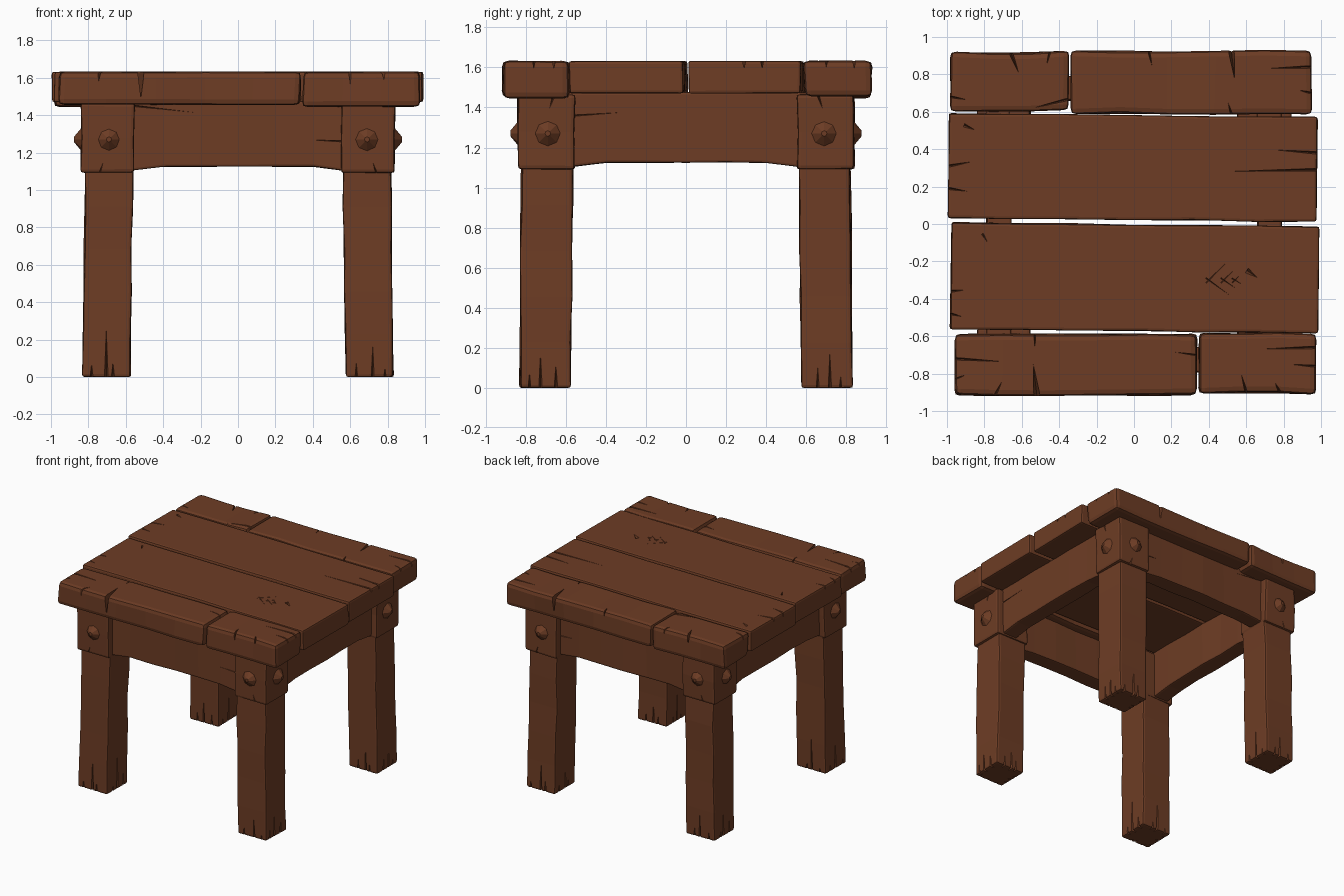
import bpy, bmesh, math, random
from mathutils import Vector, Matrix

random.seed(7)
if "Cube" in bpy.data.objects:
    bpy.data.objects.remove(bpy.data.objects["Cube"], do_unlink=True)

wood_mat = bpy.data.materials.new("brown wood")
wood_mat.use_nodes = True
brown = (0.155, 0.046, 0.018, 1)
wood_mat.diffuse_color = brown
bsdf = wood_mat.node_tree.nodes["Principled BSDF"]
bsdf.inputs["Base Color"].default_value = brown
bsdf.inputs["Roughness"].default_value = 0.9


def finish(bm, name):
    bmesh.ops.recalc_face_normals(bm, faces=bm.faces)
    mesh = bpy.data.meshes.new(name)
    bm.to_mesh(mesh)
    bm.free()
    mesh.materials.append(wood_mat)
    ob = bpy.data.objects.new(name, mesh)
    bpy.context.collection.objects.link(ob)
    return ob


def carve(ob, cracks):
    """Cut wedge cracks: (wide end, tip, surface normal, width, depth)."""
    bm = bmesh.new()
    for start, tip, normal, width, depth in cracks:
        a, b, n = Vector(start), Vector(tip), Vector(normal)
        run = (b - a).normalized()
        side = run.cross(n).normalized() * width / 2
        a -= run * 0.02
        pts = [a + side + n * 0.01, a - side + n * 0.01, a - n * depth, b + n * 0.01]
        verts = [bm.verts.new(p) for p in pts]
        for tri in ((0, 1, 2), (0, 3, 1), (1, 3, 2), (2, 3, 0)):
            bm.faces.new([verts[i] for i in tri])
    cutter = finish(bm, ob.name + "_cutter")
    cutter.hide_render = True
    mod = ob.modifiers.new("cracks", 'BOOLEAN')
    mod.operation, mod.solver, mod.object = 'DIFFERENCE', 'EXACT', cutter
    mod.use_self = True
    bpy.context.view_layer.objects.active = ob
    bpy.ops.object.modifier_apply(modifier=mod.name)
    bpy.data.objects.remove(cutter, do_unlink=True)


def beam(name, lo, hi, axis, cuts=4, bevel=0.018, wobble=0.006, yaw=0, shape=None, cracks=()):
    """Hand-hewn box, cut along its length, with uneven sections and chamfered edges."""
    lo, hi = Vector(lo), Vector(hi)
    size, mid = hi - lo, (lo + hi) / 2
    bm = bmesh.new()
    bmesh.ops.create_cube(bm, size=1)
    if cuts:
        along = [e for e in bm.edges if abs((e.verts[0].co - e.verts[1].co)[axis]) > 0.5]
        bmesh.ops.subdivide_edges(bm, edges=along, cuts=cuts)
    for v in bm.verts:
        v.co = Vector(v.co[i] * size[i] for i in range(3)) + mid
        if shape:
            shape(v.co)
        for i in range(3):
            amount = wobble * (0.3 if i == 2 else 1)
            v.co[i] += random.uniform(-amount, amount)
    sharp = [e for e in bm.edges if e.calc_face_angle(0) > 0.6]
    bmesh.ops.bevel(bm, geom=sharp, offset=bevel, segments=2, profile=0.6, affect='EDGES')
    turn = Matrix.Translation(mid) @ Matrix.Rotation(yaw, 4, 'Z') @ Matrix.Translation(-mid)
    bmesh.ops.transform(bm, matrix=turn, verts=bm.verts)
    ob = finish(bm, name)
    if cracks:
        carve(ob, cracks)
    return ob


TOP = 1.632
UP = (0, 0, 1)


def split(x0, y0, x1, y1, width=0.02, depth=0.04):
    return ((x0, y0, TOP), (x1, y1, TOP), UP, width, depth)


# Wide middle boards, with split ends and a knot
beam("middle_back_board", (-0.99, 0.022, 1.47), (0.98, 0.582, TOP), 0, 5, 0.014, 0.004, -0.011,
     cracks=[split(0.98, 0.29, 0.43, 0.28), split(0.98, 0.38, 0.7, 0.4),
             split(-0.99, 0.31, -0.83, 0.34), split(-0.99, 0.19, -0.86, 0.17),
             split(-0.89, 0.52, -0.82, 0.49, 0.03, 0.02)])
knot = []
for r in (0.06, 0.12, 0.2):
    knot += [split(0.6 - r, -0.3, 0.6, -0.3 + r, 0.012, 0.012),
             split(0.6 - r, -0.3, 0.62, -0.3 - r * 0.8, 0.012, 0.012)]
beam("middle_front_board", (-0.98, -0.572, 1.47), (0.99, -0.002, TOP), 0, 5, 0.014, 0.004, -0.011,
     cracks=knot + [split(0.62, -0.26, 0.68, -0.3, 0.04, 0.03),
                    split(-0.98, -0.36, -0.88, -0.35), split(-0.98, -0.48, -0.9, -0.5),
                    split(-0.8, -0.07, -0.77, -0.12, 0.02, 0.02)])

# Edge boards, each in two lengths
edge = dict(axis=0, bevel=0.03, wobble=0.007)
beam("front_edge_board_right", (-0.96, -0.915, 1.455), (0.335, -0.59, TOP), cuts=4, **edge,
     cracks=[split(-0.52, -0.91, -0.54, -0.74, 0.04, 0.15), split(-0.53, -0.58, -0.53, -0.67, 0.02, 0.08),
             split(-0.96, -0.72, -0.63, -0.74), split(-0.74, -0.91, -0.7, -0.83, 0.02, 0.06),
             split(-0.96, -0.83, -0.88, -0.8), split(0.33, -0.7, 0.18, -0.68, 0.012)])
beam("front_edge_board_left", (0.345, -0.905, 1.445), (0.975, -0.585, TOP), cuts=2, **edge,
     cracks=[split(0.97, -0.66, 0.62, -0.67), split(0.6, -0.9, 0.57, -0.79, 0.02, 0.08),
             split(0.97, -0.76, 0.82, -0.75), split(0.78, -0.9, 0.75, -0.84, 0.03, 0.06)])
beam("back_edge_board_right", (-0.98, 0.605, 1.445), (-0.345, 0.92, TOP), cuts=2, **edge,
     cracks=[split(-0.66, 0.92, -0.61, 0.79, 0.03, 0.08), split(-0.98, 0.68, -0.87, 0.66),
             split(-0.45, 0.92, -0.47, 0.84, 0.02, 0.06), split(-0.34, 0.67, -0.62, 0.6)])
beam("back_edge_board_left", (-0.335, 0.59, 1.455), (0.95, 0.925, TOP), cuts=4, **edge,
     cracks=[split(0.52, 0.93, 0.54, 0.76, 0.04, 0.15), split(0.95, 0.84, 0.66, 0.83),
             split(0.08, 0.92, 0.1, 0.83, 0.02, 0.06), split(0.95, 0.7, 0.86, 0.72),
             split(0.52, 0.59, 0.5, 0.66, 0.02, 0.06)])


# Apron rails, arched slightly along the lower edge
def arch(axis):
    def shape(co):
        if co.z < 1.3 and abs(co[axis]) > 0.45:
            co.z -= 0.025
    return shape


for s, front, side in ((-1, "front", "right"), (1, "back", "left")):
    y0, y1 = sorted((s * 0.66, s * 0.79))
    beam(front + "_rail", (-0.6, y0, 1.125), (0.6, y1, 1.475), 0, 5, 0.012, 0.006, shape=arch(0),
         cracks=[((0.56, s * 0.79, 1.26), (0.34, s * 0.79, 1.27), (0, s, 0), 0.012, 0.02),
                 ((-0.56, s * 0.79, 1.45), (-0.1, s * 0.79, 1.4), (0, s, 0), 0.012, 0.015)])
    beam(side + "_rail", (y0, -0.6, 1.125), (y1, 0.6, 1.475), 1, 5, 0.012, 0.006, shape=arch(1),
         cracks=[((s * 0.79, -0.55, 1.36), (s * 0.79, -0.1, 1.39), (s, 0, 0), 0.012, 0.015)])


def rivet(name, at, normal):
    """Faceted nail head pointing along the normal."""
    bm = bmesh.new()
    bmesh.ops.create_cone(bm, cap_ends=True, segments=8, radius1=0.074, radius2=0.014, depth=0.05)
    turn = Vector(normal).to_track_quat('Z', 'Y').to_matrix().to_4x4()
    bmesh.ops.transform(bm, matrix=Matrix.Translation(at) @ turn, verts=bm.verts)
    finish(bm, name)


# Legs, corner blocks and rivets
for sx, side in ((-1, "right"), (1, "left")):
    for sy, end in ((-1, "front"), (1, "back")):
        tag = f"{end}_{side}_"

        def box(inner, outer, z0, z1):
            x, y = sorted((sx * inner, sx * outer)), sorted((sy * inner, sy * outer))
            return (x[0], y[0], z0), (x[1], y[1], z1)

        def lean(co):
            co.x -= sx * 0.012 * co.z
            co.y -= sy * 0.008 * co.z

        cracks = []
        for nx, ny in ((sx, 0), (0, sy), (-sx, 0), (0, -sy)):
            face = 0.83 if nx == sx or ny == sy else 0.575
            for across, height in ((0.65, 0.12), (0.71, 0.28), (0.77, 0.09)):
                across += random.uniform(-0.02, 0.02)
                height *= random.uniform(0.7, 1.2)
                px, py = (sx * face, sy * across) if nx else (sx * across, sy * face)
                cracks.append(((px, py, 0), (px, py, height), (nx, ny, 0), 0.024, 0.045))
        lo, hi = box(0.575, 0.83, 0.0, 1.14)
        beam(tag + "leg", lo, hi, 2, 4, 0.015, 0.005, shape=lean, cracks=cracks)

        lo, hi = box(0.555, 0.84, 1.092, 1.465)
        beam(tag + "block", lo, hi, 2, 1, 0.018, 0.005,
             cracks=[((sx * 0.74, sy * 0.84, 1.09), (sx * 0.71, sy * 0.84, 1.18), (0, sy, 0), 0.02, 0.03),
                     ((sx * 0.84, sy * 0.66, 1.46), (sx * 0.84, sy * 0.69, 1.37), (sx, 0, 0), 0.02, 0.03)])
        rivet(tag + "end_rivet", (sx * 0.69, sy * 0.852, 1.27), (0, sy, 0))
        rivet(tag + "side_rivet", (sx * 0.852, sy * 0.69, 1.27), (sx, 0, 0))
